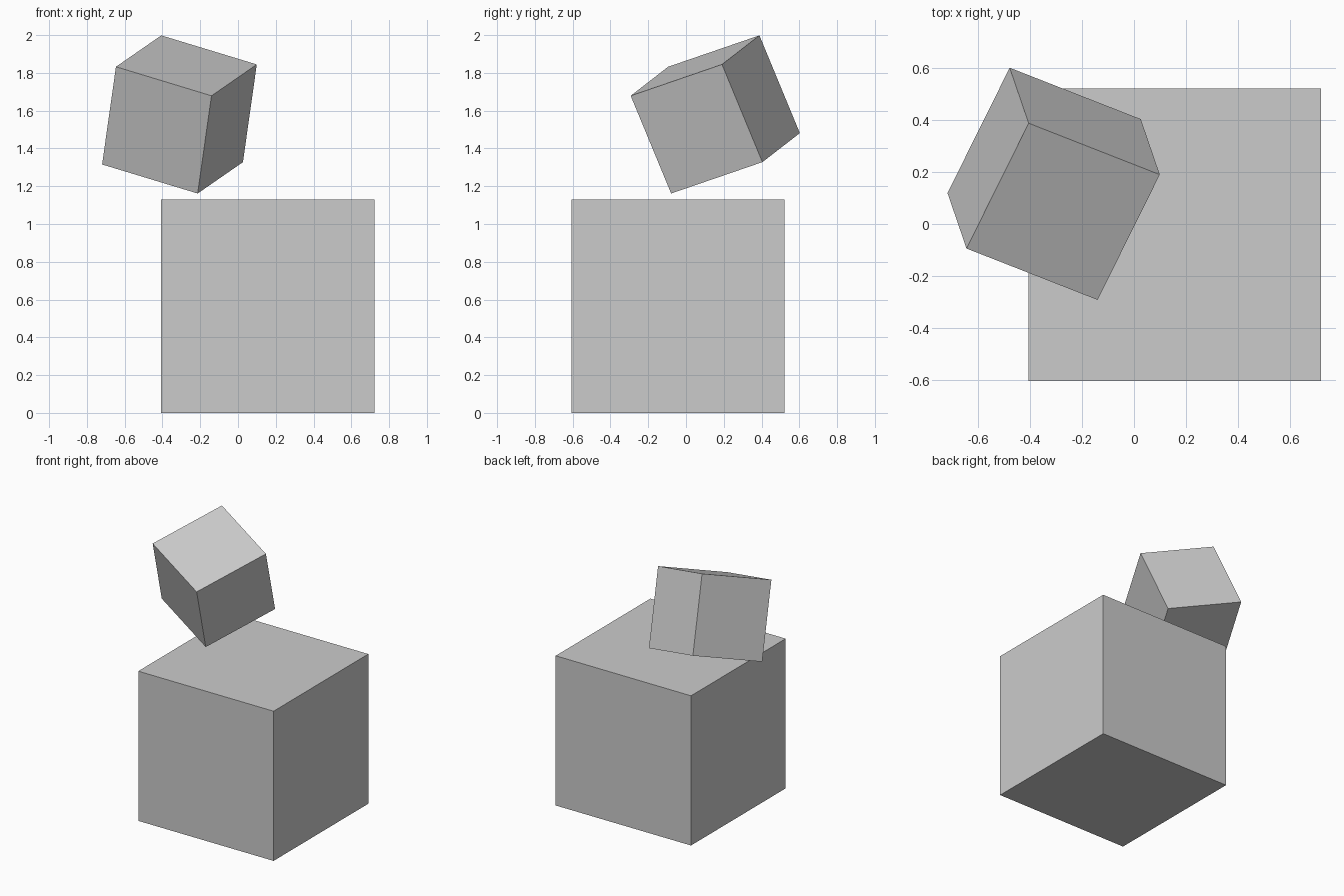
import bpy
from math import radians

if "Cube" in bpy.data.objects:
    bpy.data.objects.remove(bpy.data.objects["Cube"])


def add_cube(name, size, centre, tilt=(0, 0, 0)):
    bpy.ops.mesh.primitive_cube_add(size=size, location=centre,
                                    rotation=[radians(a) for a in tilt])
    cube = bpy.context.object
    cube.name = name
    return cube


SIZE = 1.129

# Large cube resting on the ground
add_cube("large_cube", SIZE, (0.157, -0.042, SIZE / 2))

# Half-size cube, tilted and floating above the corner
add_cube("small_tilted_cube", SIZE / 2, (-0.31, 0.155, 1.58), (17.8, 15.8, -21.4))
